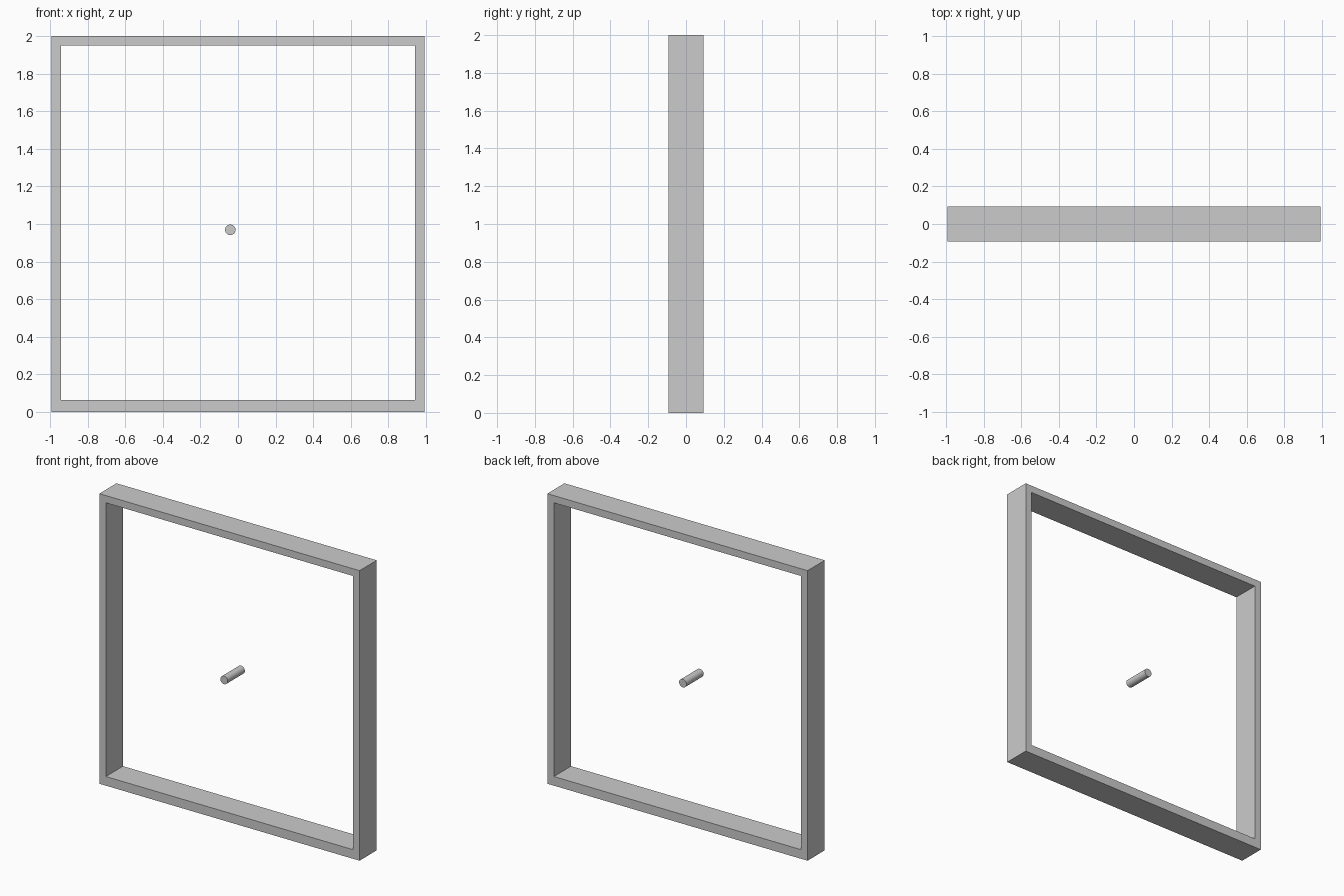
import bpy, bmesh
from math import pi

if "Cube" in bpy.data.objects:
    bpy.data.objects.remove(bpy.data.objects["Cube"])

HALF_W, HALF_D, HEIGHT = 0.9925, 0.0935, 2.0
WALL, SILL = 0.05, 0.063


def loop(bm, half_w, bottom, top, y):
    corners = [(-half_w, bottom), (half_w, bottom), (half_w, top), (-half_w, top)]
    return [bm.verts.new((x, y, z)) for x, z in corners]


# Square frame: outer and inner rectangles at front and back, bridged all round
bm = bmesh.new()
inner_size = (HALF_W - WALL, SILL, HEIGHT - WALL)
outer_size = (HALF_W, 0, HEIGHT)
rings = [loop(bm, *size, y) for size, y in (
    (outer_size, -HALF_D), (inner_size, -HALF_D),
    (inner_size, HALF_D), (outer_size, HALF_D))]
for a, b in zip(rings, rings[1:] + rings[:1]):
    for i in range(4):
        j = (i + 1) % 4
        bm.faces.new((a[i], a[j], b[j], b[i]))
bmesh.ops.recalc_face_normals(bm, faces=bm.faces)
mesh = bpy.data.meshes.new("frame")
bm.to_mesh(mesh)
bm.free()
bpy.context.collection.objects.link(bpy.data.objects.new("frame", mesh))

# Small round pin near the centre, running front to back
bpy.ops.mesh.primitive_cylinder_add(
    vertices=32, radius=0.028, depth=2 * HALF_D,
    location=(-0.041, 0, 0.969), rotation=(pi / 2, 0, 0))
pin = bpy.context.object
pin.name = "centre_pin"
bpy.ops.object.shade_smooth_by_angle()
